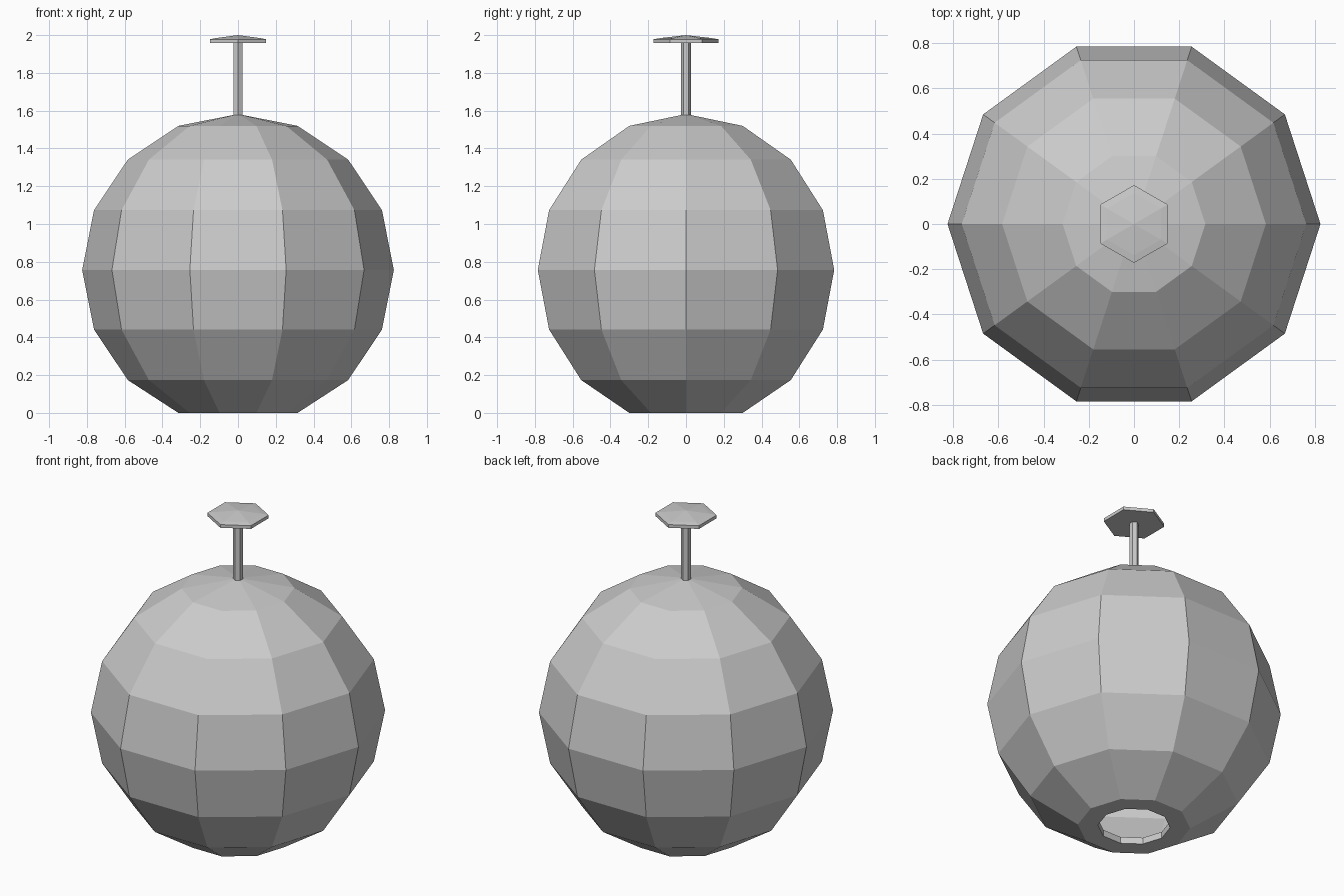
import bpy
from math import cos, sin, pi, radians

if "Cube" in bpy.data.objects:
    bpy.data.objects.remove(bpy.data.objects["Cube"])


def revolve(name, profile, sides, phase=0.0, cap_bottom=True):
    """Low-poly lathe: profile runs bottom to top; radius 0 makes a fan tip."""
    verts, faces, rings = [], [], []
    for r, z in profile:
        n = sides if r > 0 else 1
        rings.append(list(range(len(verts), len(verts) + n)))
        for k in range(n):
            a = phase + 2 * pi * k / sides
            verts.append((r * cos(a), r * sin(a), z))
    for low, high in zip(rings, rings[1:]):
        for k in range(sides):
            j = (k + 1) % sides
            if len(high) == 1:
                faces.append((low[k], low[j], high[0]))
            else:
                faces.append((low[k], low[j], high[j], high[k]))
    if cap_bottom:
        faces.append(rings[0][::-1])
    if len(rings[-1]) > 1 and cap_bottom:
        faces.append(rings[-1])
    mesh = bpy.data.meshes.new(name)
    mesh.from_pydata(verts, [], faces)
    mesh.update()
    obj = bpy.data.objects.new(name, mesh)
    bpy.context.collection.objects.link(obj)
    return obj


# Globe shade: ten-sided sphere with flat bottom rim and open hole
R = 0.825
CZ = R * cos(radians(22.5)) - 0.005
profile = [(0.203, 0.0), (R * sin(radians(22.5)), 0.0)]
profile += [(R * sin(radians(22.5 * k)), CZ + R * cos(radians(22.5 * k)))
            for k in range(6, 0, -1)]
profile.append((0.0, CZ + R))
globe = revolve("globe_shade", profile, 10, cap_bottom=False)
shell = globe.modifiers.new("wall", "SOLIDIFY")
shell.thickness = 0.04
shell.offset = -1

# Hanging rod: thin hexagonal bar
revolve("hanging_rod", [(0.027, 1.56), (0.027, 1.965)], 6, pi / 2)

# Ceiling plate: hexagonal disc with shallow raised centre
revolve("ceiling_plate",
        [(0.172, 1.958), (0.172, 1.978), (0.138, 1.984), (0.0, 2.0)],
        6, pi / 2)
